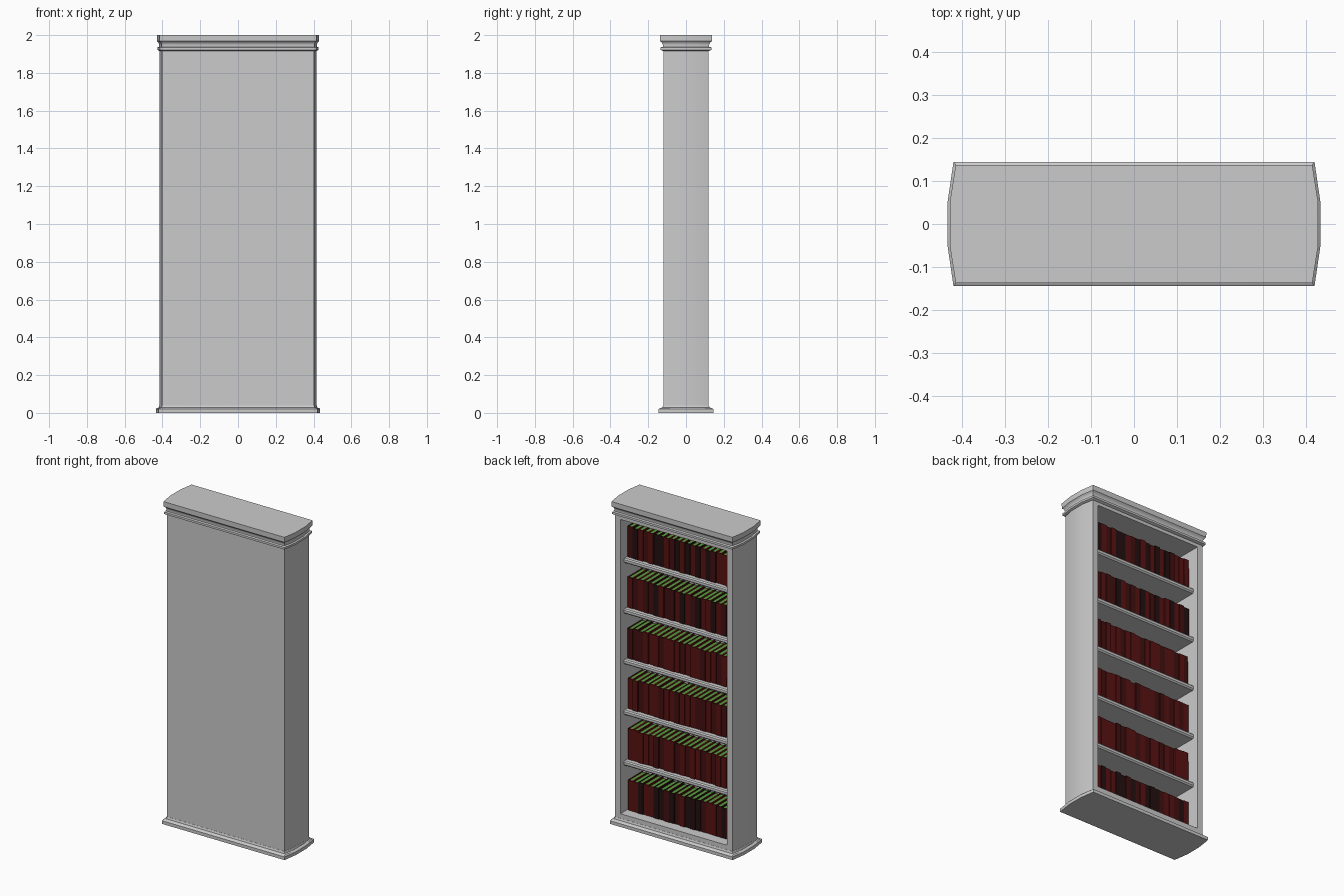
import bpy, bmesh, math, random
from mathutils import Matrix, Vector

if "Cube" in bpy.data.objects:
    bpy.data.objects.remove(bpy.data.objects["Cube"])

random.seed(4)


def material(name, rgb):
    m = bpy.data.materials.new(name)
    m.diffuse_color = (*rgb, 1)
    m.use_nodes = True
    m.node_tree.nodes["Principled BSDF"].inputs["Base Color"].default_value = m.diffuse_color
    return m


REDS = [material("dark_red", (0.10, 0.006, 0.006)),
        material("deep_red", (0.055, 0.005, 0.005)),
        material("black_red", (0.018, 0.005, 0.005))]
GREEN = material("page_green", (0.10, 0.33, 0.05))


def finish(name, bm, mats=(), smooth=True):
    bmesh.ops.recalc_face_normals(bm, faces=bm.faces)
    me = bpy.data.meshes.new(name)
    bm.to_mesh(me)
    bm.free()
    ob = bpy.data.objects.new(name, me)
    bpy.context.collection.objects.link(ob)
    for m in mats:
        me.materials.append(m)
    if smooth:
        bpy.ops.object.select_all(action='DESELECT')
        ob.select_set(True)
        bpy.context.view_layer.objects.active = ob
        bpy.ops.object.shade_smooth_by_angle(angle=math.radians(30))
    return ob


def loft(name, rings):
    """Skin a stack of closed rings and cap both ends."""
    bm = bmesh.new()
    loops = [[bm.verts.new(p) for p in r] for r in rings]
    n = len(loops[0])
    for a, b in zip(loops, loops[1:]):
        for i in range(n):
            j = (i + 1) % n
            bm.faces.new((a[i], a[j], b[j], b[i]))
    bm.faces.new(loops[0])
    bm.faces.new(loops[-1])
    return finish(name, bm)


def add_box(bm, lo, hi, mat=0, xform=Matrix()):
    lo, hi = Vector(lo), Vector(hi)
    m = xform @ Matrix.Translation((lo + hi) / 2) @ Matrix.Diagonal((*(hi - lo), 1))
    for v in bmesh.ops.create_cube(bm, size=1, matrix=m)["verts"]:
        for f in v.link_faces:
            f.material_index = mat


def box(name, lo, hi):
    bm = bmesh.new()
    add_box(bm, lo, hi)
    return finish(name, bm, smooth=False)


def outline(d, z):
    """Bowed-end plan of the case, grown outwards by d."""
    half = [(0.402 + 0.75 * d, -0.12 - d), (0.416 + 0.75 * d, -0.05),
            (0.416 + 0.75 * d, 0.05), (0.402 + 0.75 * d, 0.12 + d)]
    return [(x, y, z) for x, y in half] + [(-x, y, z) for x, y in reversed(half)]


# Plinth and crown mouldings
loft("plinth", [outline(d, z) for d, z in
     [(0.025, 0), (0.025, 0.02), (0.017, 0.026), (0.005, 0.028), (0.001, 0.04)]])
loft("crown", [outline(d, z) for d, z in
     [(0, 1.915), (0.015, 1.922), (0.015, 1.935), (0.003, 1.938), (0.003, 1.95),
      (0.007, 1.96), (0.017, 1.968), (0.018, 2.0)]])

# Bowed side walls
W = 0.366
for name, s in (("right_side", 1), ("left_side", -1)):
    plan = [(W, -0.12), (0.402, -0.12), (0.416, -0.05),
            (0.416, 0.05), (0.402, 0.12), (W, 0.12)]
    loft(name, [[(s * x, y, z) for x, y in plan] for z in (0.027, 1.92)])

# Closed panel, floor and ceiling
box("closed_panel", (-W, -0.12, 0.027), (W, -0.10, 1.92))
box("floor_board", (-W, -0.10, 0.027), (W, 0.12, 0.068))
box("ceiling_board", (-W, -0.10, 1.895), (W, 0.12, 1.92))

# Shelves with softened leading edge
levels = [0.068 + 0.3145 * i for i in range(6)]
for i, z in enumerate(levels[1:], 1):
    prof = [(-0.10, -0.03), (0.078, -0.03), (0.086, -0.022),
            (0.086, -0.007), (0.08, 0), (-0.10, 0)]
    loft(f"shelf_{i}", [[(x, y, z + h) for y, h in prof] for x in (-W, W)])


# Rows of books: two boards, a spine and a page block each
def book(bm, x, w, h, z, y0, y1, red, lean):
    t = 0.006
    m = (Matrix.Translation((x, 0, z)) @ Matrix.Rotation(lean, 4, 'Y'))
    add_box(bm, (-w, y0, 0), (-w + t, y1 - t, h), red, m)
    add_box(bm, (-t, y0, 0), (0, y1 - t, h), red, m)
    add_box(bm, (-w, y1 - t, 0), (0, y1, h), red, m)
    add_box(bm, (-w + t, y0 + 0.004, 0.004), (-t, y1 - t, h - 0.003), 3, m)


COUNT = 20
for i, z in enumerate(levels):
    bm = bmesh.new()
    x, pitch = 0.36, 0.715 / COUNT
    for k in range(COUNT):
        red = random.choices((0, 1, 2), (5, 3, 2) if i in (0, 4, 5) else (6, 3, 0))[0]
        h = 0.19 + random.uniform(-0.004, 0.004)
        last = k == COUNT - 1
        book(bm, x, pitch - 0.0015, h, z + 0.001, -0.085,
             0.058 + random.uniform(-0.004, 0.004), red,
             math.radians(1.5) if last and i % 2 else 0)
        x -= pitch
    finish(f"book_row_{i + 1}", bm, REDS + [GREEN], smooth=False)
